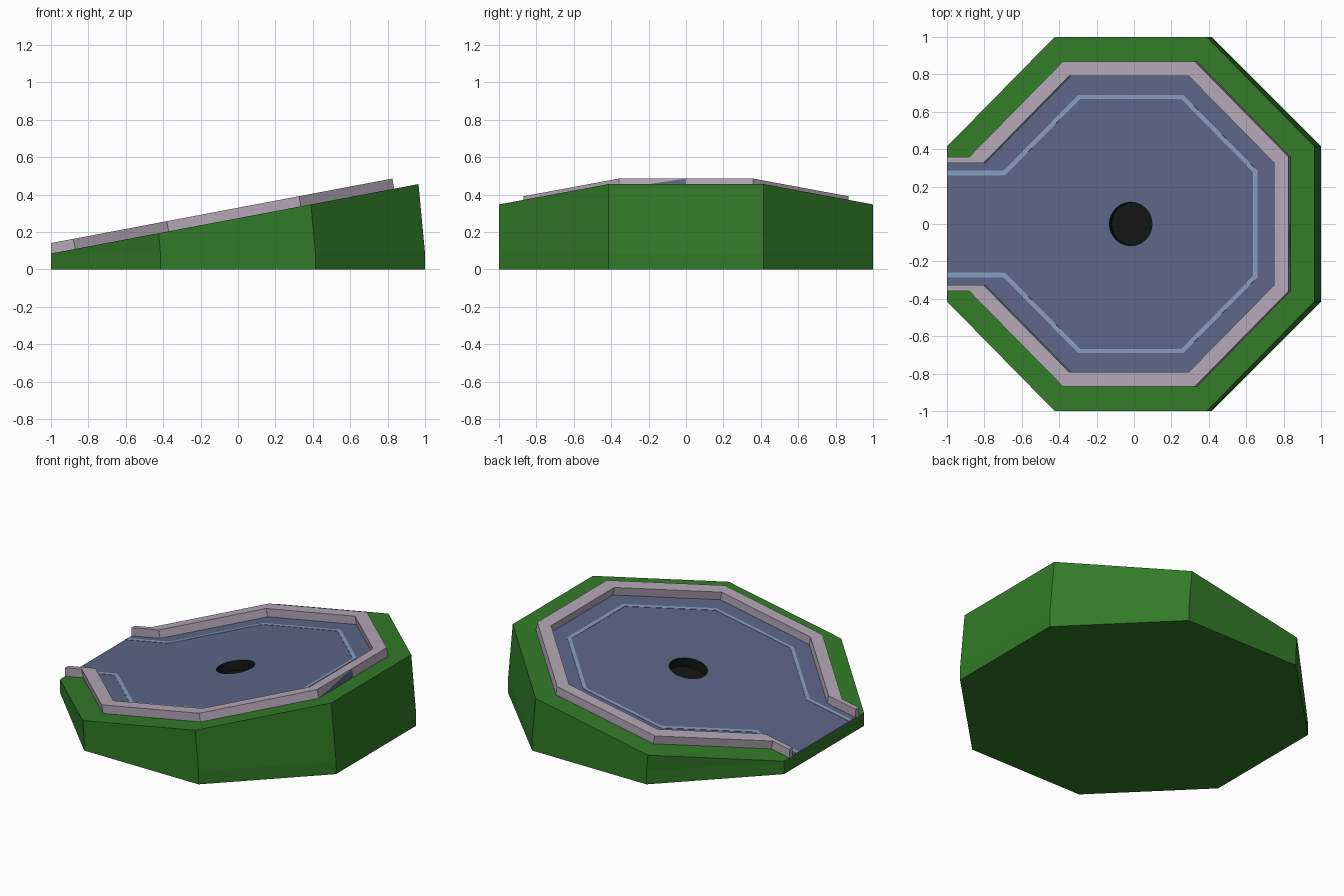
import bpy, bmesh, math
from mathutils import Vector

if "Cube" in bpy.data.objects:
    bpy.data.objects.remove(bpy.data.objects["Cube"])

TILT = math.radians(10.7)      # slope of the top deck, hinged on the -x edge
HINGE_Z = 0.085
K = math.tan(math.pi / 8)      # octagon half side / apothem
HOLE_R, HOLE_DEPTH = 0.117, 0.06


def material(name, rgb):
    m = bpy.data.materials.new(name)
    m.diffuse_color = (*rgb, 1)
    m.use_nodes = True
    m.node_tree.nodes["Principled BSDF"].inputs["Base Color"].default_value = m.diffuse_color
    return m


GREEN = material("grass_green", (0.032, 0.195, 0.021))
BLUE = material("deck_blue", (0.109, 0.133, 0.246))
MAUVE = material("wall_mauve", (0.456, 0.386, 0.468))
PALE = material("line_pale_blue", (0.242, 0.337, 0.515))
BLACK = material("hole_black", (0.007, 0.007, 0.007))


def deck(u, v, h):
    """Point on the tilted deck: u up the slope, v across, h above it."""
    c, s = math.cos(TILT), math.sin(TILT)
    if u == 0:                  # the open end is cut vertically at x = -1
        return Vector((-1, v, HINGE_Z + h / c))
    return Vector((-1 + u * c - h * s, v, HINGE_Z + u * s + h * c))


def make(name, bm, mat, recalc=True):
    if recalc:
        bmesh.ops.recalc_face_normals(bm, faces=bm.faces[:])
    me = bpy.data.meshes.new(name)
    bm.to_mesh(me)
    bm.free()
    ob = bpy.data.objects.new(name, me)
    bpy.context.collection.objects.link(ob)
    me.materials.append(mat)
    return ob


def loft(name, rings, mat, caps=(True, True), recalc=True):
    """Join closed rings of points with quads and cap the ends."""
    bm = bmesh.new()
    loops = [[bm.verts.new(p) for p in r] for r in rings]
    n = len(loops[0])
    for a, b in zip(loops, loops[1:]):
        for i in range(n):
            j = (i + 1) % n
            bm.faces.new((a[i], a[j], b[j], b[i]))
    if caps[0]:
        bm.faces.new(loops[0][::-1])
    if caps[1]:
        bm.faces.new(loops[-1])
    bmesh.ops.remove_doubles(bm, verts=bm.verts[:], dist=1e-5)
    return make(name, bm, mat, recalc)


def slab(name, outline, h0, h1, mat):
    return loft(name, [[deck(u, v, h) for u, v in outline] for h in (h0, h1)], mat)


def keyhole(r, w):
    """Octagon of apothem r opening into a channel of half width w at u = 0."""
    t = r * K
    half = [(0, w), (1 - (r * math.sqrt(2) - w), w), (1 - t, r), (1 + t, r), (1 + r, t)]
    return half + [(u, -v) for u, v in reversed(half)]


def band(r0, w0, r1, w1):
    return keyhole(r0, w0) + keyhole(r1, w1)[::-1]


def circle(r, h, n=24):
    return [deck(1 + r * math.cos(2 * math.pi * i / n), r * math.sin(2 * math.pi * i / n), h)
            for i in range(n)]


# Octagonal base: short upright band, then a wedge up to the tilted top
octagon = [(1, K), (K, 1), (-K, 1), (-1, K), (-1, -K), (-K, -1), (K, -1), (1, -K)]
top = [deck(x + 1 if x > -1 else 0, y, 0) for x, y in octagon]
base = loft("base", [[(x, y, 0) for x, y in octagon],
                     [(x, y, HINGE_Z) for x, y in octagon], top], GREEN)

# Blue playing deck
floor = slab("deck_floor", keyhole(0.80, 0.335), -0.01, 0.002, BLUE)

# Round hole cut through deck and into base
cutter = loft("hole_cutter", [circle(HOLE_R, -HOLE_DEPTH - 0.002), circle(HOLE_R, 0.05)], BLACK)
cutter.hide_render = True
for ob in (base, floor):
    mod = ob.modifiers.new("hole", 'BOOLEAN')
    mod.operation = 'DIFFERENCE'
    mod.solver = 'EXACT'
    mod.object = cutter
    bpy.context.view_layer.objects.active = ob
    bpy.ops.object.modifier_apply(modifier=mod.name)
bpy.data.objects.remove(cutter, do_unlink=True)

# Black lining, facing inward
loft("hole_lining", [circle(HOLE_R - 0.001, 0.002), circle(HOLE_R - 0.001, -HOLE_DEPTH)],
     BLACK, caps=(False, True), recalc=False)

# Raised rim wall and the painted line inside it
slab("rim_wall", band(0.868, 0.868 * K, 0.79, 0.79 * K), -0.001, 0.055, MAUVE)
slab("painted_line", band(0.69, 0.286, 0.667, 0.26), 0, 0.004, PALE)

# Blue triangle on the outside of the high end of the rim
bm = bmesh.new()
bm.faces.new([bm.verts.new(deck(1.869, v, h))
              for v, h in ((-0.868 * K, 0), (0, 0), (0, 0.055))])
make("rim_patch", bm, BLUE, recalc=False)
